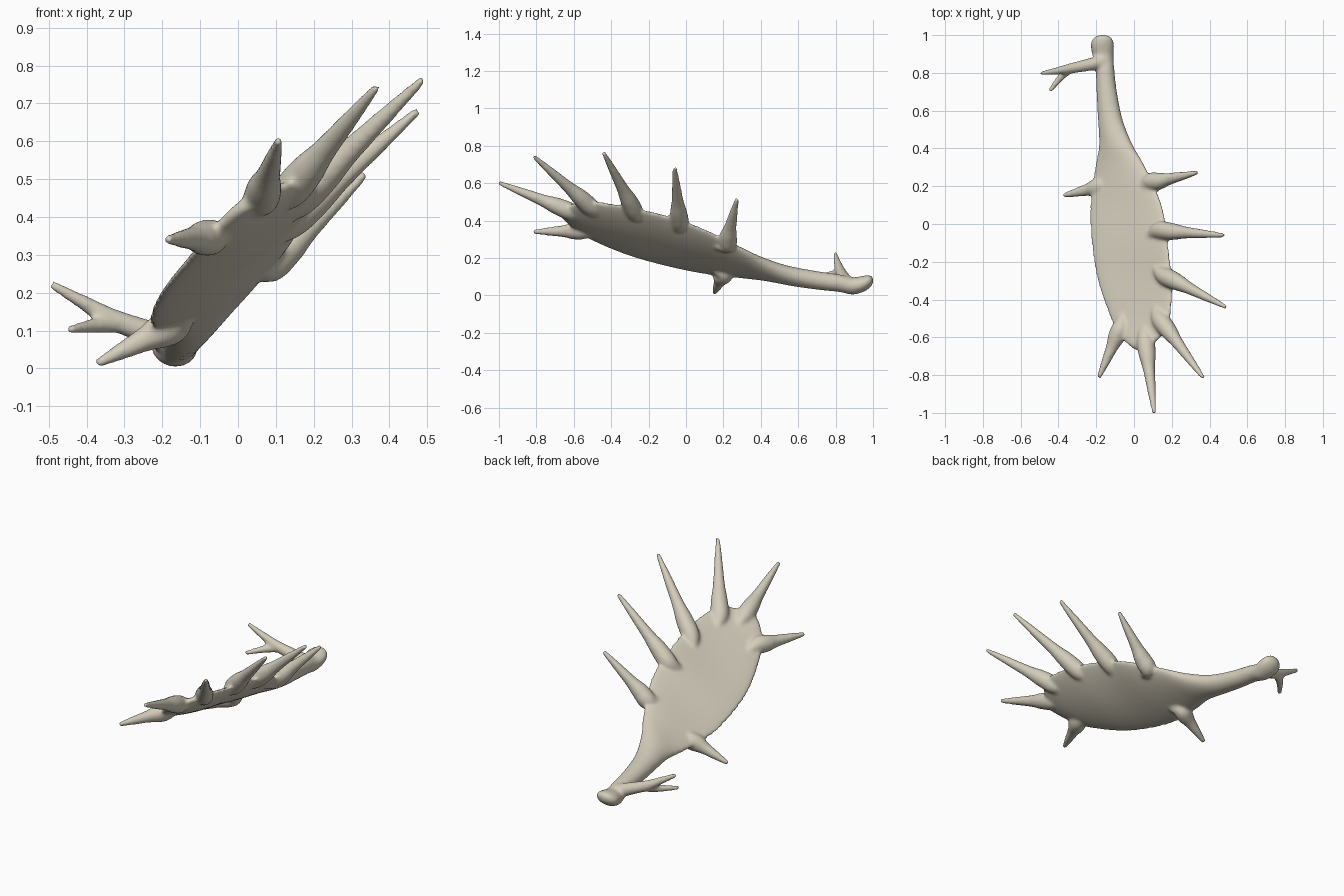
import bpy, bmesh, math
from mathutils import Vector

bm = bmesh.new()


def skin(rings):
    """Closed surface through a list of rings of points."""
    loops = [[bm.verts.new(p) for p in ring] for ring in rings]
    faces = [bm.faces.new(loops[0]), bm.faces.new(loops[-1][::-1])]
    n = len(loops[0])
    for a, b in zip(loops, loops[1:]):
        for i in range(n):
            j = (i + 1) % n
            faces.append(bm.faces.new((a[i], b[i], b[j], a[j])))
    bmesh.ops.recalc_face_normals(bm, faces=faces)


def spline(rows, steps):
    """Catmull-Rom interpolation of equal-length rows."""
    out = []
    for i in range(len(rows) - 1):
        p0, p1 = rows[max(i - 1, 0)], rows[i]
        p2, p3 = rows[i + 1], rows[min(i + 2, len(rows) - 1)]
        for s in range(steps):
            t = s / steps
            out.append([0.5 * (2 * b + (c - a) * t + (2 * a - 5 * b + 4 * c - d) * t * t
                               + (3 * b - a - 3 * c + d) * t ** 3)
                        for a, b, c, d in zip(p0, p1, p2, p3)])
    return out + [list(rows[-1])]


def tine(*path):
    """Round tapering spike through (x, y, z, radius) points."""
    rows = spline(path, 5)
    pts = [Vector(r[:3]) for r in rows]
    rings = []
    for i, p in enumerate(pts):
        d = (pts[min(i + 1, len(pts) - 1)] - pts[max(i - 1, 0)]).normalized()
        u = d.cross(Vector((0.3, 0.2, -1))).normalized()
        v = d.cross(u)
        rings.append([p + rows[i][3] * (u * math.cos(k * math.tau / 16) + v * math.sin(k * math.tau / 16))
                      for k in range(16)])
    skin(rings)


# Beam and palm: y, low edge x z, high edge x z, half thickness, sag
sections = [
    (1.00, -0.185, 0.076, -0.145, 0.084, 0.016, 0),
    (0.985, -0.214, 0.070, -0.118, 0.080, 0.032, 0),
    (0.95, -0.230, 0.058, -0.105, 0.066, 0.043, 0),
    (0.89, -0.219, 0.045, -0.108, 0.055, 0.046, 0),
    (0.82, -0.202, 0.055, -0.105, 0.075, 0.047, 0),
    (0.70, -0.197, 0.065, -0.092, 0.095, 0.049, 0),
    (0.55, -0.188, 0.080, -0.062, 0.130, 0.050, 0),
    (0.42, -0.182, 0.092, -0.010, 0.185, 0.046, 0),
    (0.30, -0.205, 0.098, 0.060, 0.250, 0.036, 0.006),
    (0.10, -0.232, 0.118, 0.148, 0.352, 0.030, 0.017),
    (-0.10, -0.226, 0.158, 0.180, 0.425, 0.029, 0.020),
    (-0.30, -0.193, 0.214, 0.200, 0.470, 0.029, 0.020),
    (-0.48, -0.132, 0.287, 0.194, 0.500, 0.029, 0.014),
    (-0.58, -0.085, 0.345, 0.157, 0.495, 0.028, 0.008),
    (-0.64, -0.030, 0.395, 0.095, 0.470, 0.024, 0),
    (-0.67, 0.015, 0.425, 0.060, 0.450, 0.014, 0),
]
rings = []
for y, xl, zl, xr, zr, h, sag in spline(sections, 5):
    a, b = Vector((xl, y, zl)), Vector((xr, y, zr))
    c, u = (a + b) / 2, (b - a) / 2
    n = Vector((-u.z, 0, u.x)).normalized()
    ring = []
    for k in range(40):
        co, si = math.cos(k * math.tau / 40), math.sin(k * math.tau / 40)
        ring.append(c + u * co + n * (h * si - sag * (1 - co * co)))
    rings.append(ring)
skin(rings)

# Palm tines: root inside the palm, tip; each root narrows into the palm
tines = [
    ((0.08, 0.215, 0.270), (0.337, 0.272, 0.515)),
    ((0.13, -0.035, 0.382), (0.477, -0.06, 0.682)),
    ((0.155, -0.270, 0.440), (0.489, -0.441, 0.764)),
    ((0.135, -0.500, 0.465), (0.367, -0.815, 0.744)),
    ((0.060, -0.610, 0.445), (0.108, -1.003, 0.603)),
    ((-0.07, -0.545, 0.345), (-0.187, -0.815, 0.34)),
    ((-0.165, 0.20, 0.118), (-0.374, 0.151, 0.012)),
]
palm_middle = Vector((-0.01, -0.12, 0.275))
for root, tip in tines:
    r, t = Vector(root), Vector(tip)
    inner = r + (palm_middle - r).normalized() * 0.085
    tine((*inner, 0.012), *[(*r.lerp(t, f), w) for f, w in
                            ((0, 0.046), (0.2, 0.046), (0.4, 0.033), (0.7, 0.023), (1, 0.012))])

# Forked brow tine near the burr
tine((-0.15, 0.865, 0.062, 0.040), (-0.23, 0.845, 0.092, 0.034), (-0.33, 0.825, 0.13, 0.028),
     (-0.41, 0.81, 0.175, 0.020), (-0.494, 0.797, 0.223, 0.012))
tine((-0.31, 0.835, 0.118, 0.024), (-0.375, 0.79, 0.113, 0.021), (-0.447, 0.703, 0.102, 0.012))

mesh = bpy.data.meshes.new("antler")
bm.to_mesh(mesh)
bm.free()
antler = bpy.data.objects.new("antler", mesh)
bpy.context.collection.objects.link(antler)

# Fuse the parts into one smooth surface
fuse = antler.modifiers.new("fuse", 'REMESH')
fuse.mode = 'VOXEL'
fuse.voxel_size = 0.008
fuse.use_smooth_shade = True
soften = antler.modifiers.new("soften", 'SMOOTH')
soften.factor = 0.5
soften.iterations = 12

bone = bpy.data.materials.new("bone")
bone.diffuse_color = (0.66, 0.61, 0.50, 1)
mesh.materials.append(bone)
